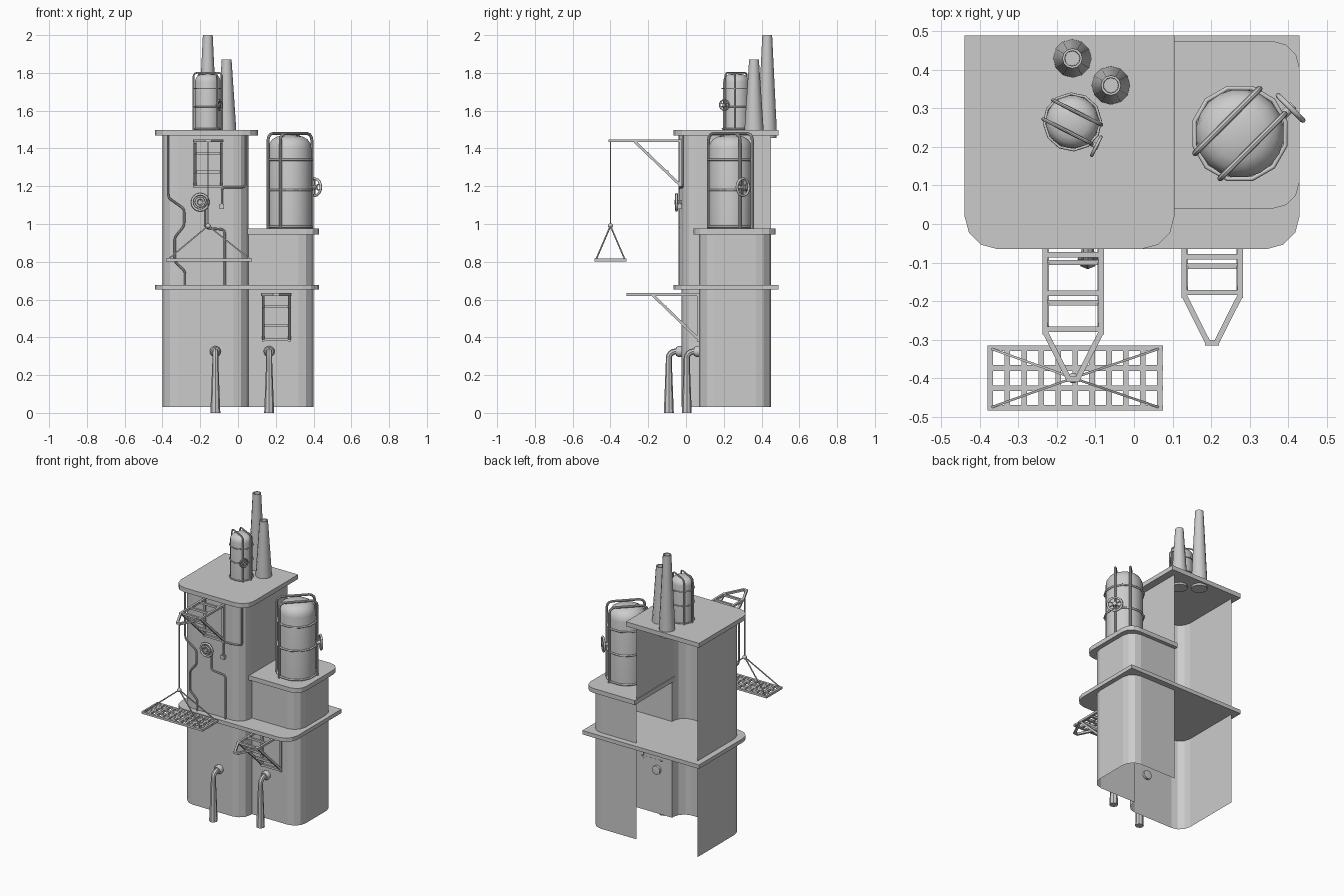
import bpy, bmesh, math
from mathutils import Vector, Matrix

if "Cube" in bpy.data.objects:
    bpy.data.objects.remove(bpy.data.objects["Cube"])

V = Vector
I = Matrix.Identity(4)


def finish(name, bm, M=I, smooth=False):
    bmesh.ops.remove_doubles(bm, verts=bm.verts, dist=1e-5)
    me = bpy.data.meshes.new(name)
    bm.to_mesh(me)
    bm.free()
    return link(name, me, M, smooth)


def link(name, me, M=I, smooth=False):
    ob = bpy.data.objects.new(name, me)
    bpy.context.collection.objects.link(ob)
    ob.matrix_world = M
    if smooth:
        bpy.ops.object.select_all(action='DESELECT')
        ob.select_set(True)
        bpy.context.view_layer.objects.active = ob
        bpy.ops.object.shade_smooth_by_angle(angle=math.radians(40))
    return ob


def fillet(points, seg=3):
    """Round path corners; each entry is (x, y, z, radius)."""
    pts = [V(p[:3]) for p in points]
    out = []
    for i, p in enumerate(pts):
        r = points[i][3]
        if r == 0:
            out.append(p)
            continue
        a, b = (pts[i - 1] - p).normalized(), (pts[(i + 1) % len(pts)] - p).normalized()
        half = a.angle(b) / 2
        c = p + (a + b).normalized() * r / math.cos(half)
        u, w = p + a * r - c, p + b * r - c
        for k in range(seg + 1):
            out.append(c + u.normalized().slerp(w.normalized(), k / seg) * u.length)
    return out


def flat(pts):
    return fillet([(x, y, 0, r) for x, y, r in pts])


def shell(name, pts, z0, z1):
    bm = bmesh.new()
    lo = [bm.verts.new((p.x, p.y, z0)) for p in pts]
    hi = [bm.verts.new((p.x, p.y, z1)) for p in pts]
    for i in range(len(pts) - 1):
        bm.faces.new((lo[i], lo[i + 1], hi[i + 1], hi[i]))
    return finish(name, bm)


def slab(name, pts, z0, z1):
    bm = bmesh.new()
    f = bm.faces.new([bm.verts.new((p.x, p.y, z0)) for p in pts])
    g = bmesh.ops.extrude_face_region(bm, geom=[f])
    bmesh.ops.translate(bm, vec=(0, 0, z1 - z0),
                        verts=[v for v in g['geom'] if isinstance(v, bmesh.types.BMVert)])
    bmesh.ops.recalc_face_normals(bm, faces=bm.faces)
    return finish(name, bm)


def lathe(name, prof, seg, M):
    bm = bmesh.new()
    vs = [bm.verts.new((r, 0, z)) for r, z in prof]
    es = [bm.edges.new(e) for e in zip(vs, vs[1:])]
    bmesh.ops.spin(bm, geom=vs + es, cent=(0, 0, 0), axis=(0, 0, 1), angle=math.tau, steps=seg)
    bmesh.ops.remove_doubles(bm, verts=bm.verts, dist=1e-5)
    bmesh.ops.recalc_face_normals(bm, faces=bm.faces)
    return finish(name, bm, M, True)


def tube(name, pts, r, M=I, radii=None):
    cu = bpy.data.curves.new(name, 'CURVE')
    cu.dimensions, cu.bevel_depth, cu.bevel_resolution, cu.use_fill_caps = '3D', r, 2, True
    sp = cu.splines.new('POLY')
    sp.points.add(len(pts) - 1)
    for i, p in enumerate(pts):
        sp.points[i].co = (*p, 1)
        sp.points[i].radius = radii[i] if radii else 1
    tmp = link(name + "_curve", cu)
    me = bpy.data.meshes.new_from_object(tmp.evaluated_get(bpy.context.evaluated_depsgraph_get()))
    bpy.data.objects.remove(tmp)
    return link(name, me, M, True)


def beams(name, segs, w, M=I):
    bm = bmesh.new()
    for p, q in segs:
        p, q = V(p), V(q)
        d = q - p
        m = (Matrix.Translation((p + q) / 2) @ d.to_track_quat('Z', 'Y').to_matrix().to_4x4()
             @ Matrix.Diagonal((w, w, d.length, 1)))
        bmesh.ops.create_cube(bm, size=1, matrix=m)
    return finish(name, bm, M)


def torus(name, R, r, seg, M):
    bpy.ops.mesh.primitive_torus_add(major_radius=R, minor_radius=r, major_segments=seg, minor_segments=8)
    ob = bpy.context.object
    ob.name = name
    ob.matrix_world = M
    bpy.ops.object.shade_smooth_by_angle(angle=math.radians(50))


def wheel(name, R, M):
    torus(name + "_rim", R, .007, 16, M)
    dirs = [V((math.cos(a), math.sin(a), 0)) * R for a in (math.pi * k / 3 for k in range(3))]
    beams(name + "_spokes", [(-d, d) for d in dirs], .006, M)
    lathe(name + "_hub", [(0, -.03), (.012, -.03), (.012, .01), (0, .01)], 10, M)


# Open-backed tower walls
left = [(-.40, .45, 0), (-.40, -.025, .08), (.055, -.025, .08)]
right = [(.40, .07, .08), (.40, .45, .08), (.055, .45, 0)]
shell("lower_walls", flat(left + [(.055, .07, 0)] + right), .03, .96)
shell("upper_walls", flat(left + [(.055, .45, 0)]), .95, 1.48)

# Floor and roof plates
slab("mid_plate", flat([(-.44, .49, 0), (-.44, -.065, .085), (.43, -.065, .085), (.43, .49, 0)]), .652, .678)
slab("upper_roof", flat([(-.44, .49, 0), (-.44, -.065, .085), (.105, -.065, .085), (.105, .49, 0)]), 1.468, 1.498)
slab("right_roof", flat([(.05, .475, 0), (.05, .04, 0), (.43, .04, .07), (.43, .475, .07)]), .945, .975)

# Chimneys
for name, x, y, top in (("tall_chimney", -.16, .43, 2.0), ("short_chimney", -.06, .36, 1.87)):
    lathe(name, [(0, 1.455), (.05, 1.455), (.05, 1.51), (.026, top), (.02, top), (.019, top - .03), (0, top - .03)],
          12, Matrix.Translation((x, y, 0)))

# Caged tanks with valve wheels
for n, loc, ang, s in (("big", (.275, .235, .975), 45, 1), ("small", (-.16, .265, 1.498), -27, .6)):
    M = Matrix.Translation(loc) @ Matrix.Rotation(math.radians(ang), 4, 'Z') @ Matrix.Scale(s, 4)
    lathe(n + "_tank", [(0, 0), (.115, 0), (.115, .425), (.11, .45), (.095, .473), (.07, .487), (.035, .495), (0, .497)], 20, M)
    for k, z in enumerate((.01, .205, .365)):
        torus(f"{n}_tank_ring_{k}", .122, .006, 12, M @ Matrix.Translation((0, 0, z)))
    for k, v in enumerate((-.046, .046)):
        tube(f"{n}_tank_hoop_{k}", fillet([(-.118, v, 0, 0), (-.118, v, .504, .035),
                                           (.118, v, .504, .035), (.118, v, 0, 0)]), .008, M)
    wheel(n + "_tank_wheel", .045, M @ Matrix.Translation((.14, -.046, .22)) @ Matrix.Rotation(math.pi / 2, 4, 'Y'))

# Tapered drain pipes at the base
for name, x, y in (("left_drain", -.12, -.025), ("right_drain", .165, .07)):
    path = fillet([(x, y - .066, 0, 0), (x, y - .066, .27, 0), (x, y - .066, .325, .035), (x, y + .01, .325, 0)], 4)
    tube(name, path, .016, radii=[1.65] + [1] * (len(path) - 1))
    lathe(name + "_flange", [(0, -.02), (.022, -.02), (.029, -.006), (.029, .024), (0, .028)], 16,
          Matrix.Translation((x, y - .008, .325)) @ Matrix.Rotation(-math.pi / 2, 4, 'X'))

# Bracket cranes
for name, loc in (("upper_crane", (-.158, -.025, 1.44)), ("lower_crane", (.203, .07, .627))):
    segs = []
    for s in (-1, 1):
        segs += [((s * .073, .005, 0), (s * .073, -.262, 0)), ((s * .073, -.255, 0), (s * .01, -.38, 0)),
                 ((s * .07, -.245, -.005), (s * .07, 0, -.24)), ((s * .07, -.006, .005), (s * .07, -.006, -.25))]
    segs += [((-.073, y, z), (.073, y, z)) for y, z in
             ((-.055, 0), (-.155, 0), (-.248, 0), (-.075, -.165), (-.18, -.065), (-.006, -.24))]
    segs.append(((-.018, -.378, 0), (.018, -.378, 0)))
    beams(name, segs, .014, Matrix.Translation(loc))

# Hanging grate platform
cx, cy = -.153, -.4
segs = [((cx - .228, cy + d, .81), (cx + .228, cy + d, .81)) for d in (-.077, -.026, .026, .077)]
segs += [((cx - .22 + .044 * k, cy - .084, .81), (cx - .22 + .044 * k, cy + .084, .81)) for k in range(11)]
beams("grate_platform", segs, .0145)
hook = V((-.158, -.4, .99))
beams("hanging_cables", [(hook, hook + V((0, 0, .45)))] +
      [(hook, (cx + sx * .215, cy + sy * .075, .815)) for sx in (-1, 1) for sy in (-1, 1)], .006)
lathe("cable_ball", [(.014 * math.sin(a), -.014 * math.cos(a)) for a in (math.pi * k / 6 for k in range(7))],
      10, Matrix.Translation(hook))

# Wall pipes, gauge wheel and valve
Y = -.034
runs = [[(-.37, 1.47), (-.37, 1.14), (-.285, 1.08), (-.285, .99), (-.335, .93), (-.335, .8), (-.28, .75), (-.28, .675)],
        [(-.175, 1.1), (-.175, .98), (-.07, .97), (-.07, .675)],
        [(-.02, 1.195), (-.085, 1.195), (-.085, 1.09)]]
for k, run in enumerate(runs):
    tube(f"wall_pipe_{k}", fillet([(x, Y, z, 0 if i in (0, len(run) - 1) else .018)
                                   for i, (x, z) in enumerate(run)]), .006)
tube("corner_pipe", fillet([(-.03, Y, 1.195, 0), (.043, Y + .016, 1.195, .02), (.043, Y + .016, 1.47, 0)]), .006)
beams("pipe_valve", [((-.085, Y, 1.08), (-.085, Y, 1.105))], .024)
face = Matrix.Translation((-.2, -.05, 1.115)) @ Matrix.Rotation(math.pi / 2, 4, 'X')
wheel("wall_wheel", .043, face)
torus("wall_wheel_inner_ring", .022, .006, 12, face)
